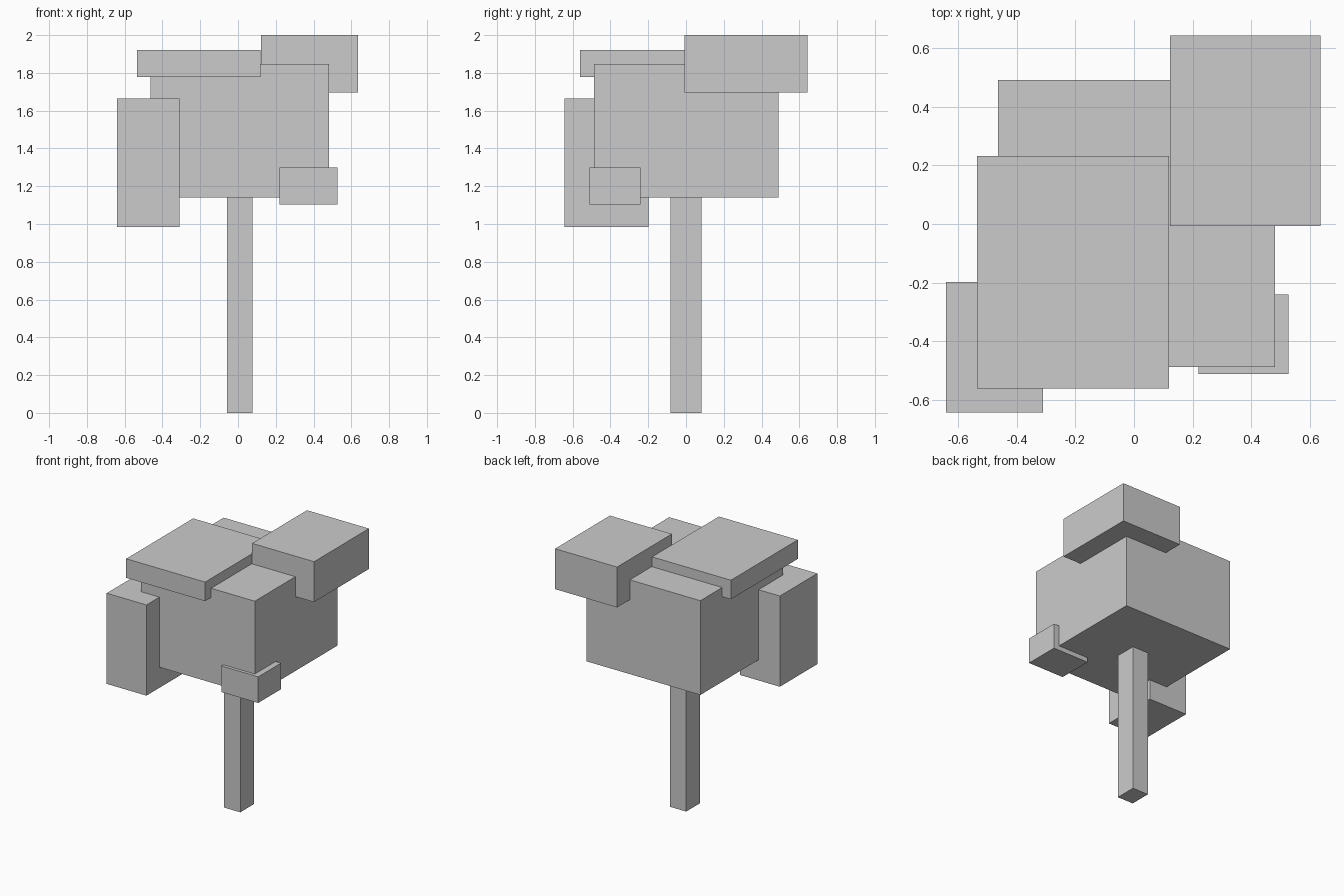
import bpy

if "Cube" in bpy.data.objects:
    bpy.data.objects.remove(bpy.data.objects["Cube"])


def box(name, x, y, z):
    """Add a box spanning the given (min, max) range on each axis."""
    spans = (x, y, z)
    bpy.ops.mesh.primitive_cube_add(size=1, location=[(a + b) / 2 for a, b in spans])
    obj = bpy.context.object
    obj.name = name
    obj.scale = [b - a for a, b in spans]
    bpy.ops.object.transform_apply(location=False, rotation=False, scale=True)
    return obj


# Trunk and main crown
box("trunk", (-0.058, 0.077), (-0.083, 0.081), (0.0, 1.139))
box("crown", (-0.463, 0.481), (-0.488, 0.491), (1.139, 1.846))

# Smaller leaf clumps pushed into the crown
box("leaf_clump_top_slab", (-0.535, 0.119), (-0.56, 0.232), (1.777, 1.92))
box("leaf_clump_top_corner", (0.122, 0.636), (-0.007, 0.643), (1.697, 2.0))
box("leaf_clump_left", (-0.64, -0.31), (-0.642, -0.198), (0.985, 1.665))
box("leaf_clump_small", (0.22, 0.526), (-0.512, -0.241), (1.104, 1.30))
